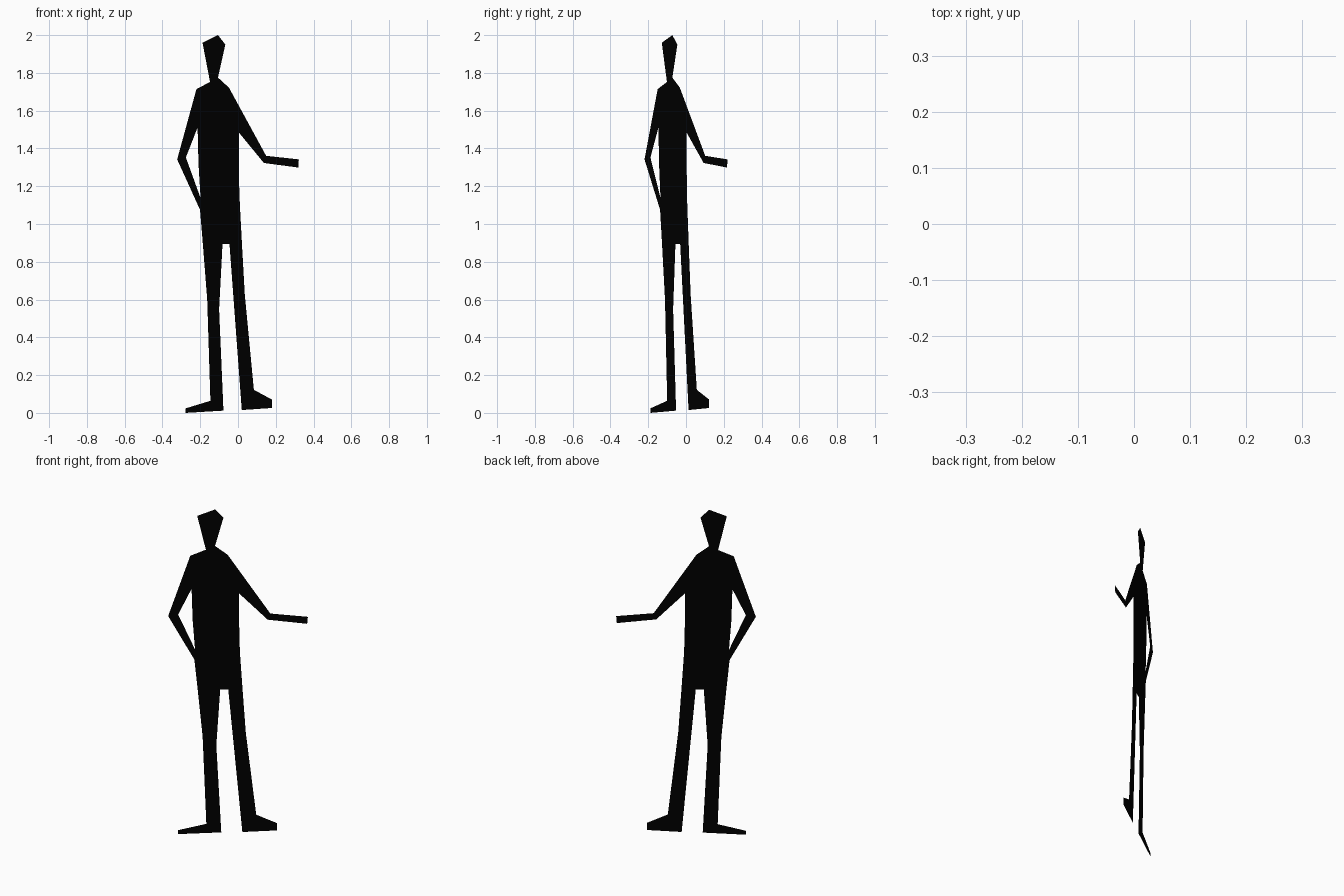
import bpy

if "Cube" in bpy.data.objects:
    bpy.data.objects.remove(bpy.data.objects["Cube"])

SLOPE = 0.682  # the flat figure stands in the vertical plane y = SLOPE * x
SHIFT = 0.002  # centres the outline on x = 0

black = bpy.data.materials.new("flat_black")
black.diffuse_color = (0, 0, 0, 1)
black.use_nodes = True
black.node_tree.nodes["Principled BSDF"].inputs["Base Color"].default_value = black.diffuse_color


def cutout(name, outline):
    """Flat, paper-thin part from an (x, z) outline listed clockwise from the front."""
    verts = [(x + SHIFT, SLOPE * (x + SHIFT), z) for x, z in reversed(outline)]
    mesh = bpy.data.meshes.new(name)
    mesh.from_pydata(verts, [], [list(range(len(verts)))])
    mesh.materials.append(black)
    obj = bpy.data.objects.new(name, mesh)
    bpy.context.collection.objects.link(obj)
    return obj


# joints shared by neighbouring parts
neck_l, neck_r = (-0.15, 1.752), (-0.108, 1.775)
shoulder_l, armpit_l = (-0.222, 1.714), (-0.216, 1.511)
shoulder_r, armpit_r = (-0.05, 1.722), (0.003, 1.484)
wrist_top, wrist_low = (-0.2, 1.137), (-0.203, 1.075)
hip_l, crotch_l = (-0.188, 0.893), (-0.084, 0.893)
crotch_r, hip_r = (-0.047, 0.893), (0.019, 0.893)

# head with tapering neck
cutout("head", [neck_l, (-0.19, 1.96), (-0.108, 2.0), (-0.069, 1.95), neck_r])

# torso
cutout("torso", [shoulder_l, neck_l, neck_r, shoulder_r, armpit_r,
                 (0.004, 1.21), (0.008, 1.10), hip_r, crotch_r, crotch_l, hip_l,
                 wrist_low, wrist_top, (-0.211, 1.315), armpit_l])

# arm with hand on hip
cutout("bent_arm", [shoulder_l, armpit_l, (-0.278, 1.352), wrist_top,
                    wrist_low, (-0.324, 1.342)])

# arm held out
cutout("outstretched_arm", [shoulder_r, (0.147, 1.361), (0.32, 1.342),
                            (0.317, 1.299), (0.135, 1.323), armpit_r])

# legs with feet
cutout("standing_leg", [hip_l, crotch_l, (-0.102, 0.548), (-0.079, 0.012),
                        (-0.279, 0.0), (-0.279, 0.024), (-0.148, 0.064),
                        (-0.165, 0.60)])
cutout("forward_leg", [crotch_r, hip_r, (0.034, 0.626), (0.082, 0.122),
                       (0.177, 0.071), (0.177, 0.026), (0.018, 0.015)])
